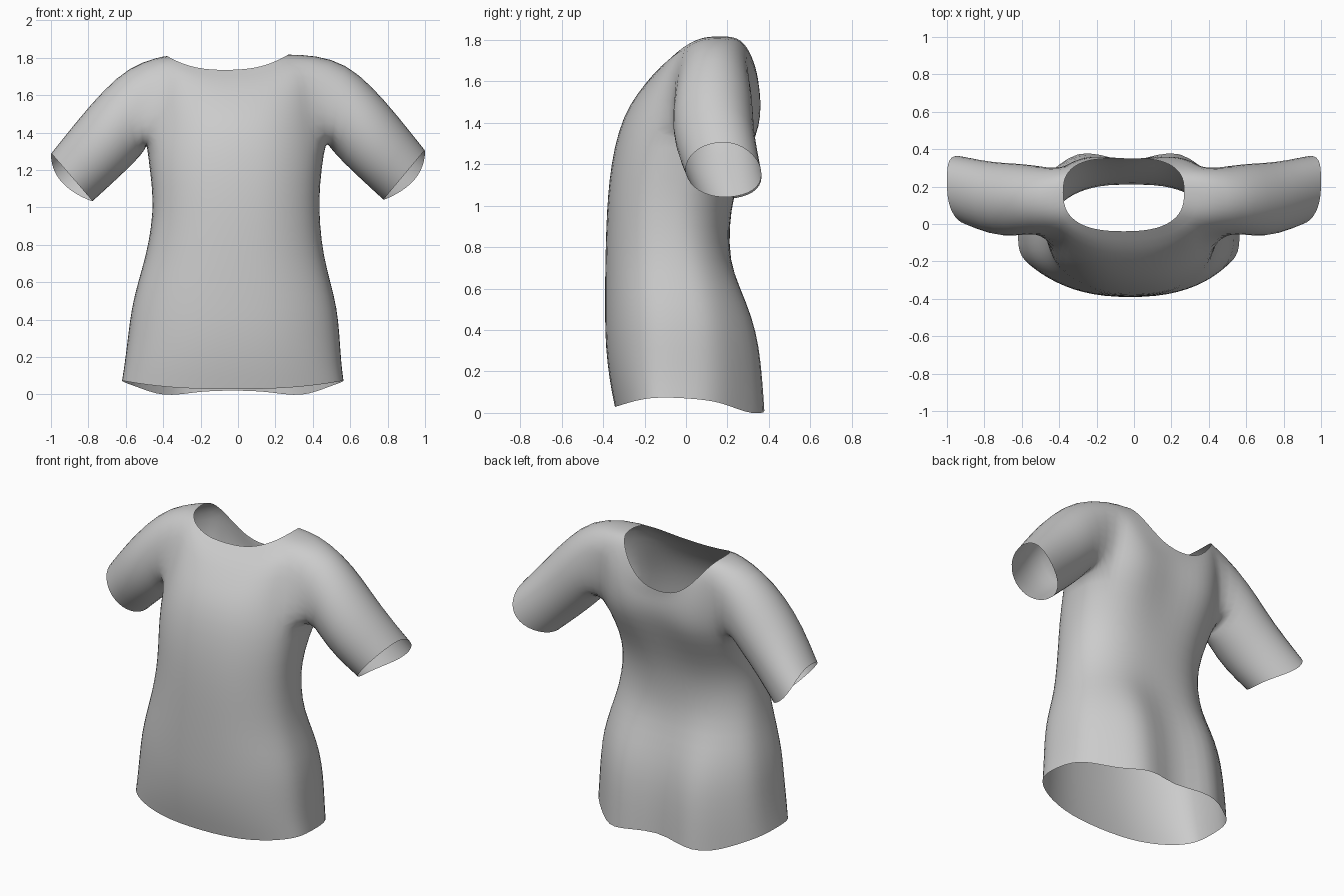
import bpy, bmesh
from math import sin, cos, pi, exp

if "Cube" in bpy.data.objects:
    bpy.data.objects.remove(bpy.data.objects["Cube"])

N = 32      # columns around the torso
ARM = 3     # half-width of each armhole in columns

# Lower torso: height, half width, centre x, side y, front y, back y, paired back bulge, back roundness
body = [
    (0.16, 0.582, -0.027, -0.07, -0.372, 0.315, 0.080, 0.68),
    (0.32, 0.567, -0.022, -0.06, -0.390, 0.305, 0.072, 0.68),
    (0.46, 0.552, -0.020, -0.06, -0.393, 0.280, 0.062, 0.68),
    (0.60, 0.517, -0.020, -0.06, -0.393, 0.245, 0.035, 0.72),
    (0.74, 0.477, -0.018, -0.06, -0.391, 0.210, 0.008, 0.85),
    (0.90, 0.452, -0.012, -0.06, -0.387, 0.210, 0.000, 0.98),
    (1.05, 0.445, -0.010, -0.05, -0.379, 0.230, 0.005, 0.98),
    (1.20, 0.460, -0.012, -0.01, -0.363, 0.275, 0.020, 0.88),
]
# Hem and yoke: side z, front z, back z, then as above
hem = (0.075, 0.028, 0.022, 0.595, -0.028, -0.08, -0.345, 0.315, 0.092, 0.68)
yoke = [
    (1.36, 1.36, 1.34, 0.482, -0.010, 0.08, -0.330, 0.320, 0.040, 0.74),
    (1.52, 1.49, 1.42, 0.460, -0.008, 0.13, -0.275, 0.340, 0.035, 0.66),
    (1.68, 1.59, 1.48, 0.445, -0.008, 0.14, -0.197, 0.345, 0.030, 0.66),
    (1.81, 1.67, 1.53, 0.425, -0.005, 0.15, -0.128, 0.345, 0.020, 0.68),
    (1.815, 1.735, 1.575, 0.325, -0.055, 0.17, -0.040, 0.350, 0.010, 0.75),
]
rows = [hem] + [(b[0], b[0], b[0]) + b[1:] for b in body] + yoke
# Sleeve rings: top x, top z, bottom x, bottom z, front y, back y, rear flare
sleeve = [
    (0.58, 1.765, 0.490, 1.310, -0.050, 0.318, 0.0),
    (0.72, 1.640, 0.560, 1.235, -0.070, 0.328, 0.0),
    (0.85, 1.490, 0.660, 1.140, -0.062, 0.332, 0.0),
    (1.00, 1.300, 0.775, 1.035, -0.005, 0.368, 0.06),
]


def power(v, e):
    return abs(v) ** e * (1 if v >= 0 else -1)


def torso_point(row, k):
    zs, zf, zb, hx, cx, ys, yf, yb, bulge, e = row
    t = 2 * pi * k / N
    s, c = sin(t), cos(t)
    x = cx + hx * power(c, 0.8)
    if s >= 0:
        # front: slightly ridged along the centre
        w = s ** 0.75 if row is yoke[-1] else 0.88 * s ** 0.74 + 0.12 * s ** 4
        return x, ys + (yf - ys) * w, zs + (zf - zs) * s * s
    # back: two soft bulges beside the spine
    r = -s
    lobe = exp(-((abs(x - cx) - 0.25) / 0.16) ** 2)
    y = ys + (yb - ys) * r ** e + bulge * lobe
    if row is hem:
        drop = 0.04 * exp(-((abs(x - cx) - 0.36) / 0.14) ** 2)
        return x, y, zs + (zb - zs) * r ** 1.5 - drop
    return x, y, zs + (zb - zs) * r ** 2.5


bm = bmesh.new()


def bridge(a, b):
    n = len(a)
    for i in range(n):
        bm.faces.new((a[i], a[(i + 1) % n], b[(i + 1) % n], b[i]))


# Torso, leaving an armhole on each side
grid = [[bm.verts.new(torso_point(r, k)) for k in range(N)] for r in rows]
lo = 1 + len(body)
hi = lo + 3
for j in range(len(grid) - 1):
    for k in range(N):
        near = min((k + 0.5) % (N / 2), N / 2 - (k + 0.5) % (N / 2))
        if lo <= j < hi and near < ARM:
            continue
        m = (k + 1) % N
        bm.faces.new((grid[j][k], grid[j][m], grid[j + 1][m], grid[j + 1][k]))

# Sleeves grown from the armhole edges
path = [(hi, c) for c in range(0, ARM + 1)]
path += [(j, ARM) for j in range(hi - 1, lo, -1)]
path += [(lo, c) for c in range(ARM, -ARM - 1, -1)]
path += [(j, -ARM) for j in range(lo + 1, hi)]
path += [(hi, c) for c in range(-ARM, 0)]
for side in (1, -1):
    loop = [grid[j][c % N if side > 0 else (N // 2 - c) % N] for j, c in path]
    n = len(loop)
    for tx, tz, bx, bz, yf, yb, flare in sleeve:
        ring = []
        for i in range(n):
            a = 2 * pi * i / n
            c, s = cos(a), sin(a)
            out = flare * max(0, -s) ** 2
            ring.append(bm.verts.new((
                side * ((tx + bx) / 2 + (tx - bx) / 2 * c + out),
                (yf + yb) / 2 - (yb - yf) / 2 * s,
                (tz + bz) / 2 + (tz - bz) / 2 * c - out * 0.4)))
        bridge(loop, ring)
        loop = ring

# Slight shoulder tilt
for v in bm.verts:
    v.co.z += 0.012 * v.co.x * max(0, min(1, v.co.z - 0.6))

bmesh.ops.delete(bm, geom=[v for v in bm.verts if not v.link_faces], context='VERTS')
bmesh.ops.recalc_face_normals(bm, faces=bm.faces)
# Outward facing: the front panel must point to -y
front = min(bm.faces, key=lambda f: f.calc_center_median().y)
if front.normal.y > 0:
    bmesh.ops.reverse_faces(bm, faces=bm.faces)

mesh = bpy.data.meshes.new("shirt")
bm.to_mesh(mesh)
bm.free()
shirt = bpy.data.objects.new("shirt", mesh)
bpy.context.collection.objects.link(shirt)
for p in mesh.polygons:
    p.use_smooth = True
sub = shirt.modifiers.new("smooth", 'SUBSURF')
sub.levels = sub.render_levels = 1
